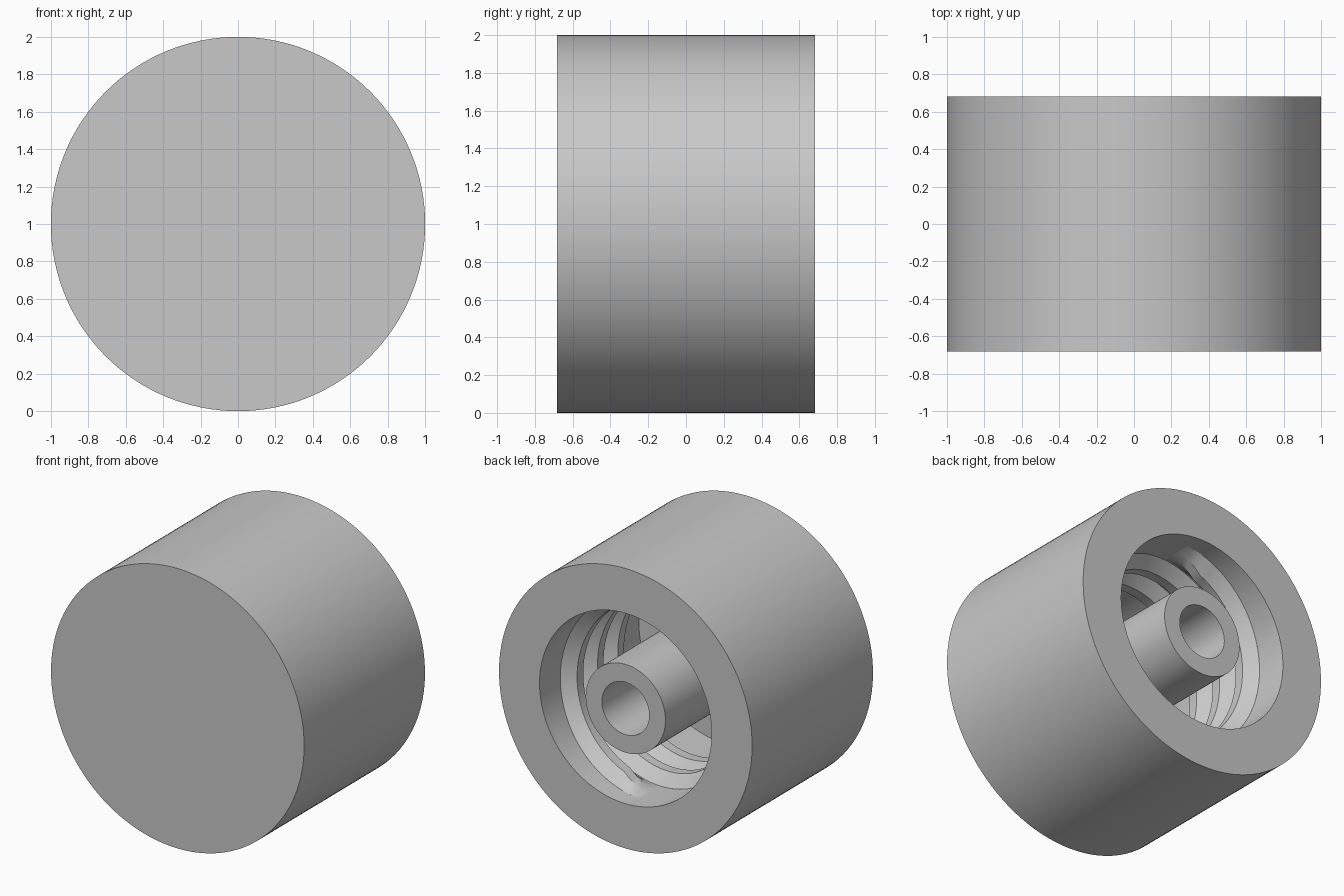
import bpy, bmesh, math
from mathutils import Vector

cube = bpy.data.objects.get("Cube")
if cube:
    bpy.data.objects.remove(cube, do_unlink=True)

HALF = 0.682        # half depth of the cap
BORE = 0.68         # inner radius
CREST = 0.6         # radius of the thread crest
FLOOR = -0.44       # inner floor position
LEAD = 0.46         # thread advance per turn
TURNS = 1.5
CENTRE = 1.0        # height of the axis

grey = bpy.data.materials.new("light_grey")
grey.use_nodes = True
colour = (0.58, 0.58, 0.58, 1)
grey.diffuse_color = colour
grey.node_tree.nodes["Principled BSDF"].inputs["Base Color"].default_value = colour


def finish(name, bm):
    bmesh.ops.recalc_face_normals(bm, faces=bm.faces)
    mesh = bpy.data.meshes.new(name)
    bm.to_mesh(mesh)
    bm.free()
    obj = bpy.data.objects.new(name, mesh)
    obj.location.z = CENTRE
    mesh.materials.append(grey)
    bpy.context.collection.objects.link(obj)
    bpy.ops.object.select_all(action="DESELECT")
    obj.select_set(True)
    bpy.context.view_layer.objects.active = obj
    bpy.ops.object.shade_smooth_by_angle(angle=math.radians(25))
    return obj


def lathe(name, profile, steps=128):
    """Spin a radius/depth profile about the y axis."""
    bm = bmesh.new()
    verts = [bm.verts.new((r, y, 0)) for r, y in profile]
    edges = [bm.edges.new(pair) for pair in zip(verts, verts[1:])]
    bmesh.ops.spin(bm, geom=verts + edges, cent=(0, 0, 0), axis=(0, 1, 0),
                   angle=math.tau, steps=steps, use_merge=False)
    bmesh.ops.remove_doubles(bm, verts=bm.verts, dist=1e-4)
    return finish(name, bm)


def thread(name, start, steps=150, taper=5):
    """Sweep a trapezoid along a helix, with ramped ends."""
    bm = bmesh.new()
    rings = []
    for i in range(steps + 1):
        t = i / steps
        angle = start + t * TURNS * math.tau
        y = HALF - 0.23 - t * TURNS * LEAD
        rise = min(1, i / taper, (steps - i) / taper)
        crest = BORE + (CREST - BORE) * rise
        section = [(BORE + 0.02, 0.11), (BORE, 0.11), (crest, 0.035),
                   (crest, -0.035), (BORE, -0.11), (BORE + 0.02, -0.11)]
        rings.append([bm.verts.new((r * math.cos(angle), y + dy, r * math.sin(angle)))
                      for r, dy in section])
    for a, b in zip(rings, rings[1:]):
        for j in range(len(a)):
            k = (j + 1) % len(a)
            bm.faces.new((a[j], a[k], b[k], b[j]))
    bm.faces.new(rings[0])
    bm.faces.new(rings[-1])
    return finish(name, bm)


# Closed cap with an open back and a hollow central post
lathe("cap_body", [(0, -HALF), (1, -HALF), (1, HALF), (BORE, HALF), (BORE, FLOOR),
                   (0.315, FLOOR), (0.315, HALF), (0.187, HALF), (0.187, FLOOR), (0, FLOOR)])

# Two interleaved inner threads, half a turn apart
thread("upper_thread", math.radians(88))
thread("lower_thread", math.radians(268))
